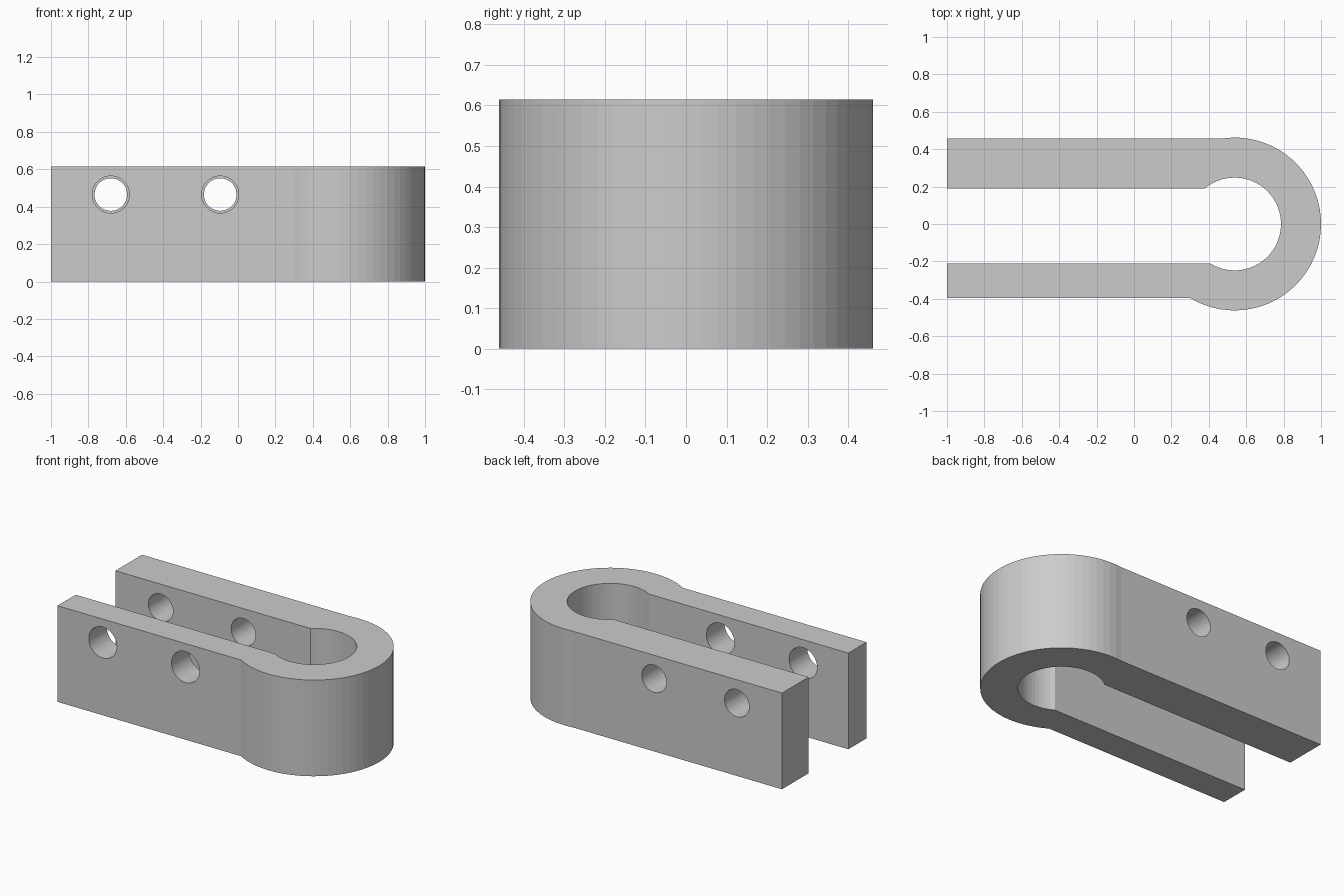
import bpy, bmesh, math

if "Cube" in bpy.data.objects:
    bpy.data.objects.remove(bpy.data.objects["Cube"])

HEIGHT = 0.615
CX = 0.538            # centre of the rounded end
R_OUT, R_IN = 0.462, 0.248

grey = bpy.data.materials.new("plain grey")
grey.diffuse_color = (0.6, 0.6, 0.6, 1)
grey.use_nodes = True
grey.node_tree.nodes["Principled BSDF"].inputs["Base Color"].default_value = grey.diffuse_color


def arc(radius, y_start, y_end, steps):
    """Points around the rounded end, from one arm's edge to the other's."""
    a0, a1 = (math.pi - math.asin(abs(y) / radius) for y in (y_start, y_end))
    a0 = a0 if y_start > 0 else -a0
    a1 = a1 if y_end > 0 else -a1
    return [(CX + radius * math.cos(a0 + (a1 - a0) * i / steps),
             radius * math.sin(a0 + (a1 - a0) * i / steps)) for i in range(steps + 1)]


def cylinder(name, x, y, z, radius, depth):
    bpy.ops.mesh.primitive_cylinder_add(vertices=64, radius=radius, depth=depth,
                                        location=(x, y, z), rotation=(math.pi / 2, 0, 0))
    ob = bpy.context.object
    ob.name = name
    ob.hide_render = True
    return ob


# Clamp body: keyhole-shaped profile extruded upwards
outline = [(-1, -0.395)] + arc(R_OUT, -0.395, 0.458, 40) + [(-1, 0.458), (-1, 0.19)]
outline += arc(R_IN, 0.19, -0.212, 44) + [(-1, -0.212)]
bm = bmesh.new()
face = bm.faces.new([bm.verts.new((x, y, 0)) for x, y in outline])
top = bmesh.ops.extrude_face_region(bm, geom=[face])["geom"]
bmesh.ops.translate(bm, vec=(0, 0, HEIGHT),
                    verts=[g for g in top if isinstance(g, bmesh.types.BMVert)])
bmesh.ops.recalc_face_normals(bm, faces=bm.faces)
mesh = bpy.data.meshes.new("clamp_body")
bm.to_mesh(mesh)
bm.free()
mesh.materials.append(grey)
body = bpy.data.objects.new("clamp_body", mesh)
bpy.context.collection.objects.link(body)

# Screw holes: wider in the front arm, narrower in the back arm
for x in (-0.68, -0.095):
    for y, radius in ((-0.3, 0.099), (0.32, 0.087)):
        cutter = cylinder("hole_cutter", x, y, 0.465, radius, 0.4)
        cutter.data.materials.append(grey)
        mod = body.modifiers.new("screw_hole", 'BOOLEAN')
        mod.operation, mod.solver, mod.object = 'DIFFERENCE', 'EXACT', cutter
        bpy.context.view_layer.objects.active = body
        bpy.ops.object.modifier_apply(modifier=mod.name)
        bpy.data.objects.remove(cutter)
